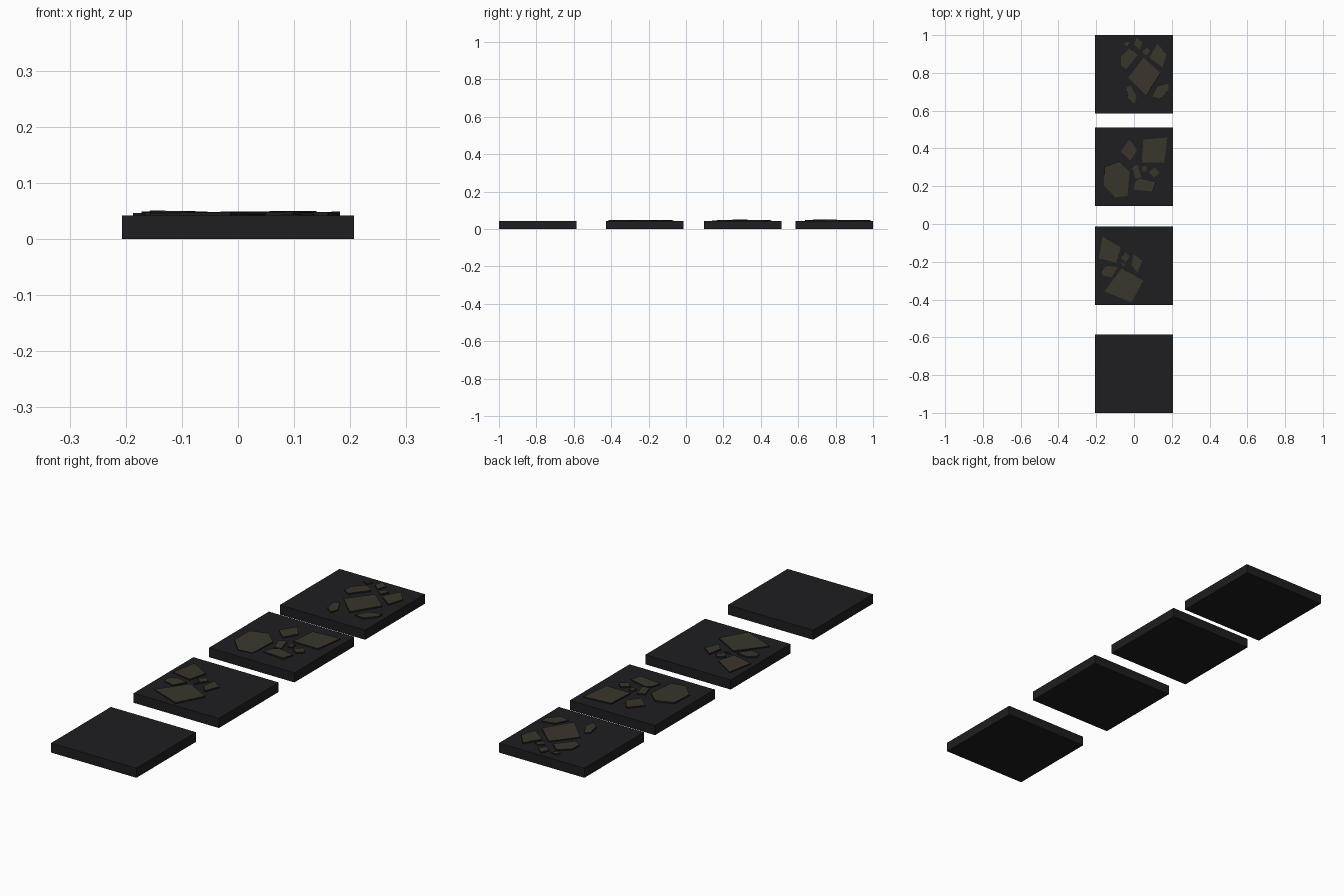
import bpy, bmesh, random
from mathutils import Vector

if "Cube" in bpy.data.objects:
    bpy.data.objects.remove(bpy.data.objects["Cube"])

random.seed(4)
TOP = 0.042


def material(name, rgb):
    m = bpy.data.materials.new(name)
    m.diffuse_color = (*rgb, 1)
    m.use_nodes = True
    m.node_tree.nodes["Principled BSDF"].inputs["Base Color"].default_value = m.diffuse_color
    return m


dark = material("dark_slate", (0.013, 0.013, 0.015))
brown = material("brown_stone", (0.042, 0.036, 0.024))


def prism(name, points, z0, z1, mats):
    """Extrude an outline between z0 and z1; upward face uses the last material."""
    bm = bmesh.new()
    face = bm.faces.new([bm.verts.new((x, y, z0)) for x, y in points])
    grown = bmesh.ops.extrude_face_region(bm, geom=[face])["geom"]
    for v in grown:
        if isinstance(v, bmesh.types.BMVert):
            v.co.z = z1
    bmesh.ops.recalc_face_normals(bm, faces=bm.faces)
    for f in bm.faces:
        f.material_index = len(mats) - 1 if f.normal.z > 0.5 else 0
    mesh = bpy.data.meshes.new(name)
    for m in mats:
        mesh.materials.append(m)
    bm.to_mesh(mesh)
    bm.free()
    ob = bpy.data.objects.new(name, mesh)
    bpy.context.collection.objects.link(ob)
    return ob


def stone(name, *pts):
    """Thin flagstone, outline in hundredths, tilted slightly on the slab."""
    pts = [Vector(p) / 100 for p in pts]
    c = sum(pts, Vector((0, 0))) / len(pts)
    ob = prism(name, [p - c for p in pts], -0.003, 0.003, [dark, brown])
    ob.location = (c.x, c.y, TOP + 0.003)
    ob.rotation_euler = (random.uniform(-.035, .035), random.uniform(-.035, .035), 0)


# square base slabs
H = 0.207
for i, y in enumerate((0.793, 0.303, -0.221, -0.793)):
    prism(f"base_slab_{i + 1}", [(-H, y - H), (H, y - H), (H, y + H), (-H, y + H)], 0, TOP, [dark])

# flagstones on the rear slab
stone("rear_large", (5, 88), (14, 80), (6.6, 68), (-3, 77.5))
stone("rear_left", (-7, 88.5), (-2.4, 93), (2, 89.5), (-4, 82), (-7, 84))
stone("rear_chip_a", (-4, 96.5), (-2, 96), (-3.4, 94), (-5.5, 95))
stone("rear_chip_b", (1.3, 98.7), (4.5, 96), (3, 92.3), (0, 95))
stone("rear_chip_c", (4.5, 91), (6.6, 93.5), (8.7, 92.3), (6.6, 89))
stone("rear_right", (12.4, 95.5), (17.2, 89.7), (15, 83), (8.2, 88))
stone("rear_low_right", (9.8, 67.5), (12.4, 72.7), (18.2, 74.3), (18.2, 71), (14, 66.4))
stone("rear_low_left", (-4, 72.2), (-1.8, 73.3), (1.3, 67.5), (.3, 63.7), (-3, 66.4))

# flagstones on the second slab
stone("mid_left", (-15.6, 30.4), (-8.2, 33), (-2.4, 27.8), (-3.4, 15), (-9.8, 14), (-16, 20.4))
stone("mid_upper", (-2.4, 44.7), (1.8, 39.4), (-1.8, 33.6), (-7, 38.4))
stone("mid_right", (5, 44.7), (17.7, 45.8), (16, 32.5), (4, 32.5))
stone("mid_chip_a", (-1.3, 30), (1.8, 31.5), (4, 24.6), (.8, 24))
stone("mid_chip_b", (4.5, 30.4), (6.6, 30.4), (6.6, 27.8), (4.5, 27.8))
stone("mid_chip_c", (7.7, 27.2), (10.8, 30), (13.5, 27.2), (10.8, 24.6))
stone("mid_lower", (.8, 22.5), (3, 24), (11.4, 22), (9.8, 17.2), (-.3, 18.2))

# flagstones on the third slab
stone("fore_upper", (-16.6, -6.6), (-7, -12.4), (-9.2, -20.4), (-18.7, -18.2))
stone("fore_left", (-17.2, -24.6), (-14.5, -22), (-8.7, -23), (-11.9, -28.3), (-16.6, -27.2))
stone("fore_large", (-6.6, -23.5), (5, -30), (-1.3, -41.5), (-15.6, -35.7))
stone("fore_chip_a", (-7, -21), (-4.5, -21), (-5.5, -22.5))
stone("fore_chip_b", (-4.5, -15), (-2.4, -17.2), (-4.5, -20.4), (-7, -17.7))
stone("fore_right", (-.3, -16), (4.5, -19.3), (1.8, -25.7), (-1.3, -22))
